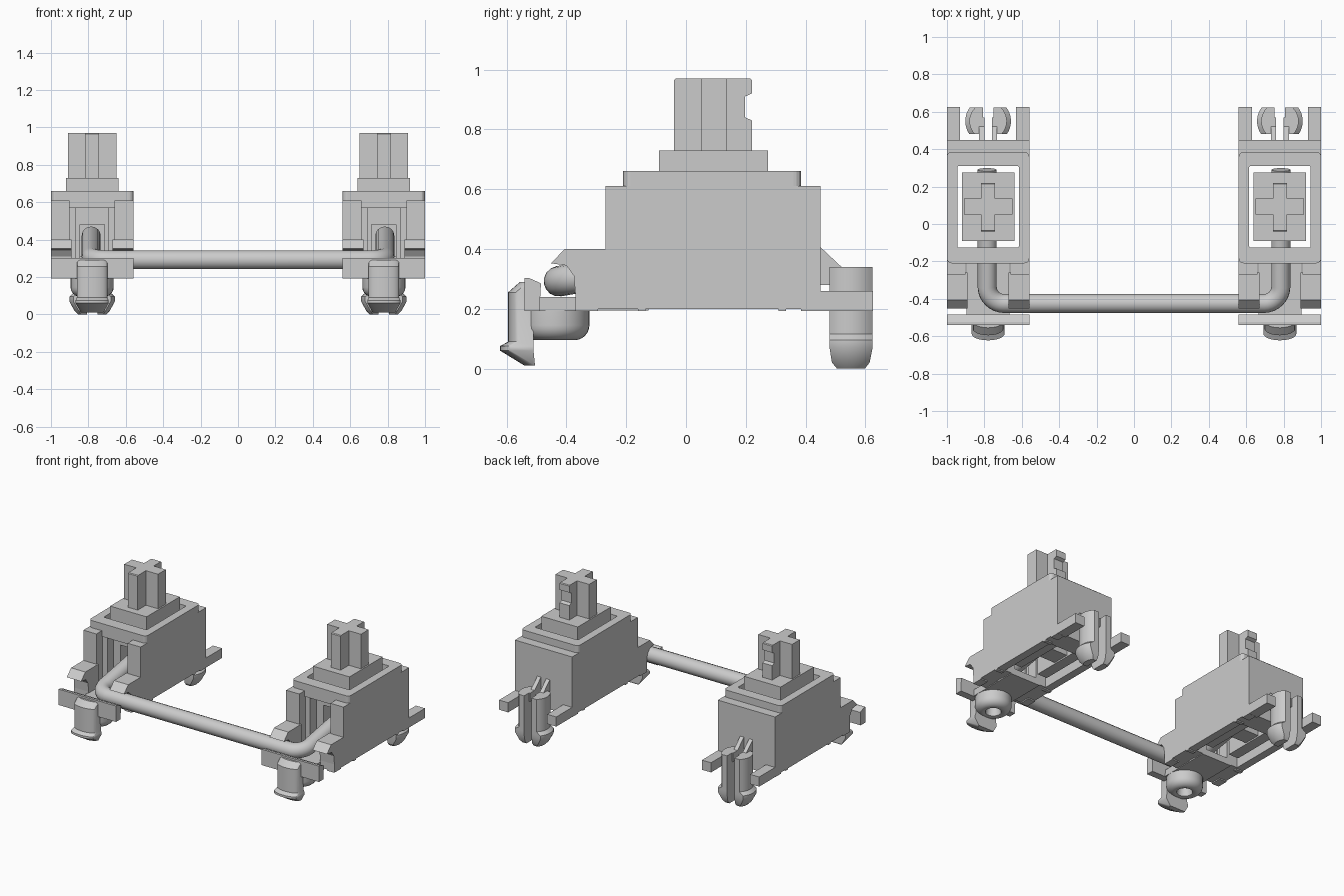
import bpy, bmesh
from math import sin, cos, pi, sqrt, radians
from mathutils import Vector

if "Cube" in bpy.data.objects:
    bpy.data.objects.remove(bpy.data.objects["Cube"])


def loft(name, rings, cx=0, closed=False, smooth=False):
    """Skin a stack of equal-length point rings; cap the ends or close the loop."""
    bm = bmesh.new()
    vs = [[bm.verts.new((p[0] + cx, p[1], p[2])) for p in r] for r in rings]
    n, m = len(rings[0]), len(rings)
    for i in range(m if closed else m - 1):
        a, b = vs[i], vs[(i + 1) % m]
        for k in range(n):
            bm.faces.new((a[k], a[(k + 1) % n], b[(k + 1) % n], b[k]))
    if not closed:
        bm.faces.new(vs[0])
        bm.faces.new(vs[-1])
    bmesh.ops.recalc_face_normals(bm, faces=bm.faces)
    me = bpy.data.meshes.new(name)
    bm.to_mesh(me)
    bm.free()
    ob = bpy.data.objects.new(name, me)
    bpy.context.collection.objects.link(ob)
    if smooth:
        shade(ob)
    return ob


def shade(ob):
    bpy.ops.object.select_all(action='DESELECT')
    ob.select_set(True)
    bpy.context.view_layer.objects.active = ob
    bpy.ops.object.shade_smooth_by_angle(angle=radians(30))


def side_prism(name, pts, x0, x1, cx):
    """Extrude a (y, z) profile along x."""
    return loft(name, [[(x, y, z) for y, z in pts] for x in (x0, x1)], cx)


def box(name, x0, x1, y0, y1, z0, z1, cx):
    return side_prism(name, [(y0, z0), (y1, z0), (y1, z1), (y0, z1)], x0, x1, cx)


def round_rect(hx, y0, y1, r, z):
    pts = []
    for q, (sx, yc) in enumerate([(1, y1 - r), (-1, y1 - r), (-1, y0 + r), (1, y0 + r)]):
        for k in range(5):
            a = (q + k / 4) * pi / 2
            pts.append((sx * (hx - r) + r * cos(a), yc + r * sin(a), z))
    return pts


def circle(yc, r, z, n=32):
    return [(r * cos(2 * pi * k / n), yc + r * sin(2 * pi * k / n), z) for k in range(n)]


def clip_section(z, front, hw):
    # flat back, bowed front
    arc = [(hw * cos(pi * k / 12), front + 0.035 - 0.035 * sin(pi * k / 12), z) for k in range(13)]
    return [(hw, -0.51, z)] + arc + [(-hw, -0.51, z)]


def prong_section(s, z, r, y0, y1):
    # half of a split round peg, trimmed flat front and back
    ys = [y0 + (y1 - y0) * k / 10 for k in range(11)]
    return [(s * 0.028, y0, z)] + [(s * sqrt(r * r - (y - 0.55) ** 2), y, z) for y in ys] + [(s * 0.028, y1, z)]


def build_unit(tag, cx):
    def nm(s):
        return tag + "_" + s

    # housing rim and walls
    loft(nm("housing_rim"), [round_rect(0.22, -0.21, 0.385, 0.025, 0.57),
                             round_rect(0.22, -0.21, 0.385, 0.025, 0.66),
                             round_rect(0.165, -0.125, 0.31, 0.008, 0.66),
                             round_rect(0.165, -0.125, 0.31, 0.008, 0.57)], cx, closed=True)
    box(nm("housing_back_wall"), -0.17, 0.17, 0.36, 0.45, 0.2, 0.61, cx)
    box(nm("housing_back_sill"), -0.17, 0.17, 0.31, 0.37, 0.2, 0.25, cx)
    box(nm("front_plate"), -0.115, 0.115, -0.5, -0.125, 0.195, 0.24, cx)
    for s, lr in ((-1, "left"), (1, "right")):
        def sn(p):
            return nm(p + "_" + lr)
        box(sn("housing_side"), s * 0.165, s * 0.22, -0.27, 0.45, 0.2, 0.61, cx)
        box(sn("front_pillar"), s * 0.12, s * 0.166, -0.27, -0.19, 0.2, 0.61, cx)
        box(sn("inner_guide"), s * 0.085, s * 0.166, -0.2, -0.125, 0.2, 0.6, cx)
        # wing that hooks over the wire
        side_prism(sn("wire_hook"), [(-0.26, 0.2), (-0.26, 0.4), (-0.405, 0.4), (-0.452, 0.352),
                                     (-0.4, 0.345), (-0.375, 0.31), (-0.37, 0.25), (-0.37, 0.2)],
                   s * 0.11, s * 0.22, cx)
        # small feet under the wall
        for k, (a, b) in enumerate([(-0.37, -0.295), (-0.16, -0.135), (0.31, 0.335), (0.385, 0.45)]):
            box(sn("foot_%d" % k), s * 0.165, s * 0.22, a, b, 0.192, 0.205, cx)
        # rear arms, peg halves and their braces
        box(sn("rear_arm"), s * 0.15, s * 0.22, 0.44, 0.625, 0.193, 0.26, cx)
        loft(sn("rear_prong"), [prong_section(s, *v) for v in (
            (0.0, 0.075, 0.505, 0.598), (0.02, 0.095, 0.488, 0.614), (0.07, 0.122, 0.48, 0.624),
            (0.095, 0.122, 0.48, 0.624), (0.115, 0.1, 0.48, 0.624), (0.34, 0.1, 0.48, 0.624))],
            cx, smooth=True)
        side_prism(sn("rear_brace"), [(0.44, 0.28), (0.44, 0.415), (0.52, 0.34), (0.57, 0.34),
                                      (0.57, 0.28)], s * 0.02, s * 0.048, cx)
        # stem cheeks beside the wire
        box(sn("stem_cheek"), s * 0.065, s * 0.14, -0.085, 0.275, 0.24, 0.5, cx)
        # sideways arms of the cross
        box(sn("cross_arm"), s * 0.03, s * 0.13, 0.05, 0.135, 0.72, 0.97, cx)

    # stem body and cross post with a rear notch
    box(nm("stem_body"), -0.14, 0.14, -0.09, 0.275, 0.48, 0.73, cx)
    box(nm("stem_wire_catch"), -0.07, 0.07, 0.08, 0.2, 0.25, 0.31, cx)
    side_prism(nm("cross_post"), [(-0.04, 0.72), (-0.04, 0.965), (-0.035, 0.97), (0.215, 0.97),
                                  (0.22, 0.965), (0.22, 0.92), (0.198, 0.91), (0.198, 0.84),
                                  (0.22, 0.83), (0.22, 0.72)], -0.037, 0.037, cx)
    # front bar, clip and round locating peg
    side_prism(nm("front_bar"), [(-0.54, 0.193), (-0.54, 0.303), (-0.525, 0.303), (-0.485, 0.285),
                                 (-0.49, 0.193)], -0.22, 0.22, cx)
    loft(nm("front_clip"), [clip_section(*v) for v in (
        (0.01, -0.54, 0.06), (0.06, -0.622, 0.088), (0.075, -0.622, 0.088),
        (0.09, -0.595, 0.082), (0.255, -0.595, 0.082), (0.29, -0.555, 0.082))], cx, smooth=True)
    arc = [(0.065 + 0.05 * sin(a), 0.145 - 0.05 * cos(a)) for a in [k * pi / 12 for k in range(7)]]
    peg = [(0.04, 0.18), (0.05, 0.1)] + arc + [(0.115, 0.2)]
    loft(nm("locating_peg"), [circle(-0.438, r, z) for r, z in peg], cx, smooth=True)


build_unit("left", -0.78)
build_unit("right", 0.78)

# bent wire: cross bar with two arms rising backwards into the stems
R, Y, Z, X = 0.09, -0.425, 0.292, 0.785
half = [Vector((X, 0.29, 0.42))]
for k in range(9):
    a = k / 8 * pi / 2
    y = Y + R - R * sin(a)
    half.append(Vector((X - R + R * cos(a), y, Z + (y - Y) * 0.178)))
path = half + [Vector((-p.x, p.y, p.z)) for p in reversed(half)]
cu = bpy.data.curves.new("wire", 'CURVE')
cu.dimensions = '3D'
cu.bevel_depth = 0.051
cu.bevel_resolution = 6
cu.use_fill_caps = True
sp = cu.splines.new('POLY')
sp.points.add(len(path) - 1)
for p, v in zip(sp.points, path):
    p.co = (*v, 1)
wire = bpy.data.objects.new("wire", cu)
bpy.context.collection.objects.link(wire)
bpy.ops.object.select_all(action='DESELECT')
wire.select_set(True)
bpy.context.view_layer.objects.active = wire
bpy.ops.object.convert(target='MESH')
shade(bpy.context.view_layer.objects.active)
